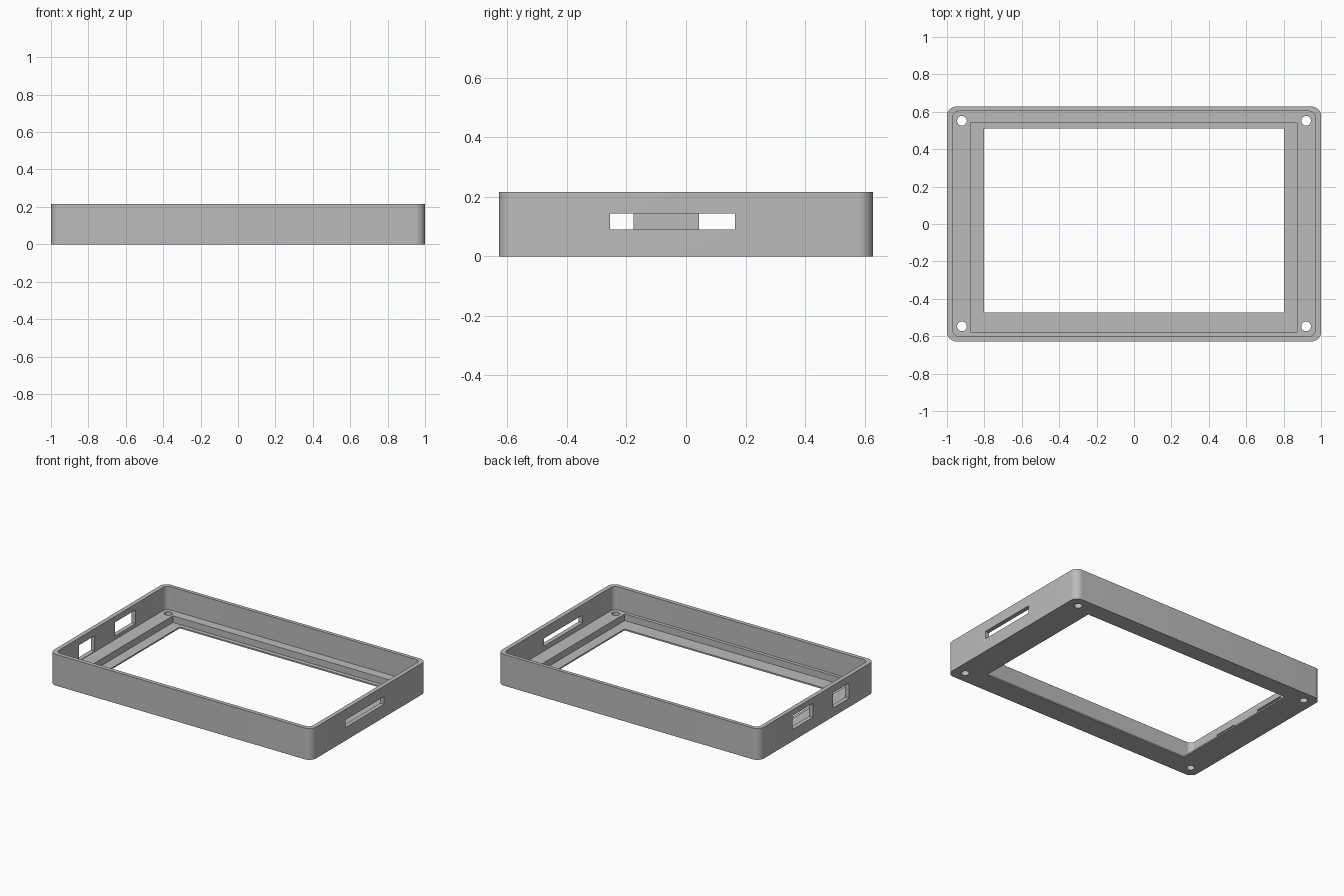
import bpy
import bmesh
from math import cos, sin, pi, radians

cube = bpy.data.objects.get("Cube")
if cube:
    bpy.data.objects.remove(cube, do_unlink=True)

grey = bpy.data.materials.new("light grey plastic")
grey.use_nodes = True
colour = (0.5, 0.5, 0.5, 1)
grey.diffuse_color = colour
grey.node_tree.nodes["Principled BSDF"].inputs["Base Color"].default_value = colour


def prism(name, outline, z0, z1):
    """Extrude a closed xy outline from z0 up to z1."""
    bm = bmesh.new()
    base = bm.faces.new([bm.verts.new((x, y, z0)) for x, y in outline])
    top = bmesh.ops.extrude_face_region(bm, geom=[base])["geom"]
    verts = [v for v in top if isinstance(v, bmesh.types.BMVert)]
    bmesh.ops.translate(bm, verts=verts, vec=(0, 0, z1 - z0))
    bmesh.ops.recalc_face_normals(bm, faces=bm.faces)
    mesh = bpy.data.meshes.new(name)
    bm.to_mesh(mesh)
    bm.free()
    mesh.materials.append(grey)
    obj = bpy.data.objects.new(name, mesh)
    bpy.context.collection.objects.link(obj)
    return obj


def rectangle(x0, x1, y0, y1, r=0, steps=10):
    """Rectangle outline, with rounded corners when r > 0."""
    if r == 0:
        return [(x0, y0), (x1, y0), (x1, y1), (x0, y1)]
    centres = [(x1 - r, y1 - r), (x0 + r, y1 - r), (x0 + r, y0 + r), (x1 - r, y0 + r)]
    return [(cx + r * cos(a), cy + r * sin(a))
            for q, (cx, cy) in enumerate(centres)
            for a in [(q + i / steps) * pi / 2 for i in range(steps + 1)]]


def circle(cx, cy, r, n=32):
    return [(cx + r * cos(2 * pi * i / n), cy + r * sin(2 * pi * i / n)) for i in range(n)]


HEIGHT, SHELF, LIP = 0.216, 0.056, 0.01

# Outer shell block
case = prism("bezel_case", rectangle(-1, 1, -0.628, 0.628, 0.05), 0, HEIGHT)

cutters = [
    # Main cavity, stepped recess and screen opening
    prism("cavity_cutter", rectangle(-0.97, 0.97, -0.6, 0.603, 0.035), SHELF, 0.3),
    prism("recess_cutter", rectangle(-0.875, 0.872, -0.577, 0.54), LIP, 0.15),
    prism("opening_cutter", rectangle(-0.803, 0.802, -0.474, 0.511), -0.1, 0.1),
    # Card slot on the left wall, two port windows on the right wall
    prism("slot_cutter", rectangle(0.9, 1.1, -0.255, 0.165), 0.09, 0.143),
    prism("small_port_cutter", rectangle(-1.1, -0.9, -0.35, -0.177), 0.06, 0.167),
    prism("large_port_cutter", rectangle(-1.1, -0.9, 0.044, 0.268), 0.08, 0.175),
]
# Corner screw holes
for x in (-0.92, 0.92):
    for y in (-0.547, 0.552):
        cutters.append(prism("screw_hole_cutter", circle(x, y, 0.026), -0.1, 0.1))

# Cut everything out, then discard the cutters
bpy.context.view_layer.objects.active = case
case.select_set(True)
for cutter in cutters:
    cutter.hide_render = True
    mod = case.modifiers.new(cutter.name, "BOOLEAN")
    mod.operation = "DIFFERENCE"
    mod.solver = "EXACT"
    mod.object = cutter
    bpy.ops.object.modifier_apply(modifier=mod.name)
    bpy.data.objects.remove(cutter, do_unlink=True)

bpy.ops.object.shade_smooth_by_angle(angle=radians(30))
